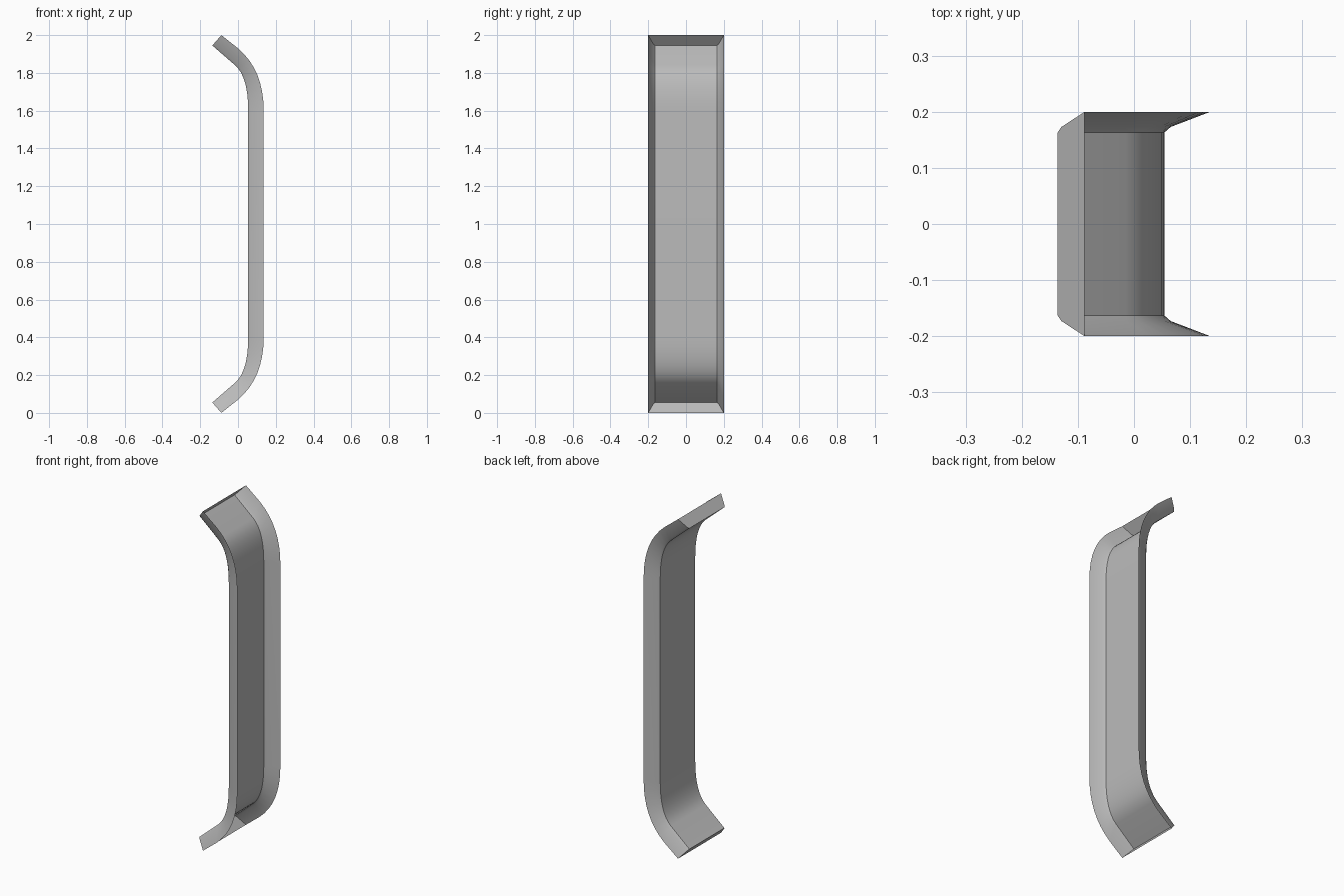
import bpy
import bmesh
import math
from mathutils import Vector

cube = bpy.data.objects.get("Cube")
if cube:
    bpy.data.objects.remove(cube)

# One neutral metal colour
metal = bpy.data.materials.new("grey metal")
metal.use_nodes = True
colour = (0.5, 0.5, 0.5, 1)
metal.diffuse_color = colour
metal.node_tree.nodes["Principled BSDF"].inputs["Base Color"].default_value = colour


def half_path(start, control, finish, end, steps=8):
    """Upper half of a side profile: a soft bend, then a straight run to the end."""
    a, b, c = Vector(start), Vector(control), Vector(finish)
    bend = [a.lerp(b, i / steps).lerp(b.lerp(c, i / steps), i / steps)
            for i in range(steps + 1)]
    return bend + [Vector(end)]


def mirror_path(upper):
    """Add the lower half, mirrored about mid height."""
    lower = [Vector((p.x, 2 - p.y)) for p in reversed(upper)]
    return lower + upper


# Side profiles (x, z) of the back plate and of the flange rims
plate = mirror_path(half_path((0.054, 1.6), (0.054, 1.78), (-0.015, 1.84), (-0.136, 1.945)))
rim = mirror_path(half_path((0.136, 1.6), (0.136, 1.815), (0.0, 1.93), (-0.088, 2.0)))

# Cross-section: (y, share of the way from plate to rim)
half = [(0.163, 0.0), (0.173, 0.14), (0.2, 1.0)]
section = [(-y, t) for y, t in reversed(half)] + half

# Channel skin with flared flanges and closed end lips
bm = bmesh.new()
rows = []
for p, r in zip(plate, rim):
    points = [(p.lerp(r, t), y) for y, t in section]
    rows.append([bm.verts.new((q.x, y, q.y)) for q, y in points])
for low, high in zip(rows, rows[1:]):
    for i in range(len(section) - 1):
        bm.faces.new((low[i], low[i + 1], high[i + 1], high[i]))
bm.faces.new(rows[0][::-1])
bm.faces.new(rows[-1])
bmesh.ops.recalc_face_normals(bm, faces=bm.faces)

mesh = bpy.data.meshes.new("handle_channel")
bm.to_mesh(mesh)
bm.free()
mesh.materials.append(metal)
channel = bpy.data.objects.new("handle_channel", mesh)
bpy.context.collection.objects.link(channel)

# Smooth bends, crisp end lips
bpy.context.view_layer.objects.active = channel
channel.select_set(True)
bpy.ops.object.shade_smooth_by_angle(angle=math.radians(40))
